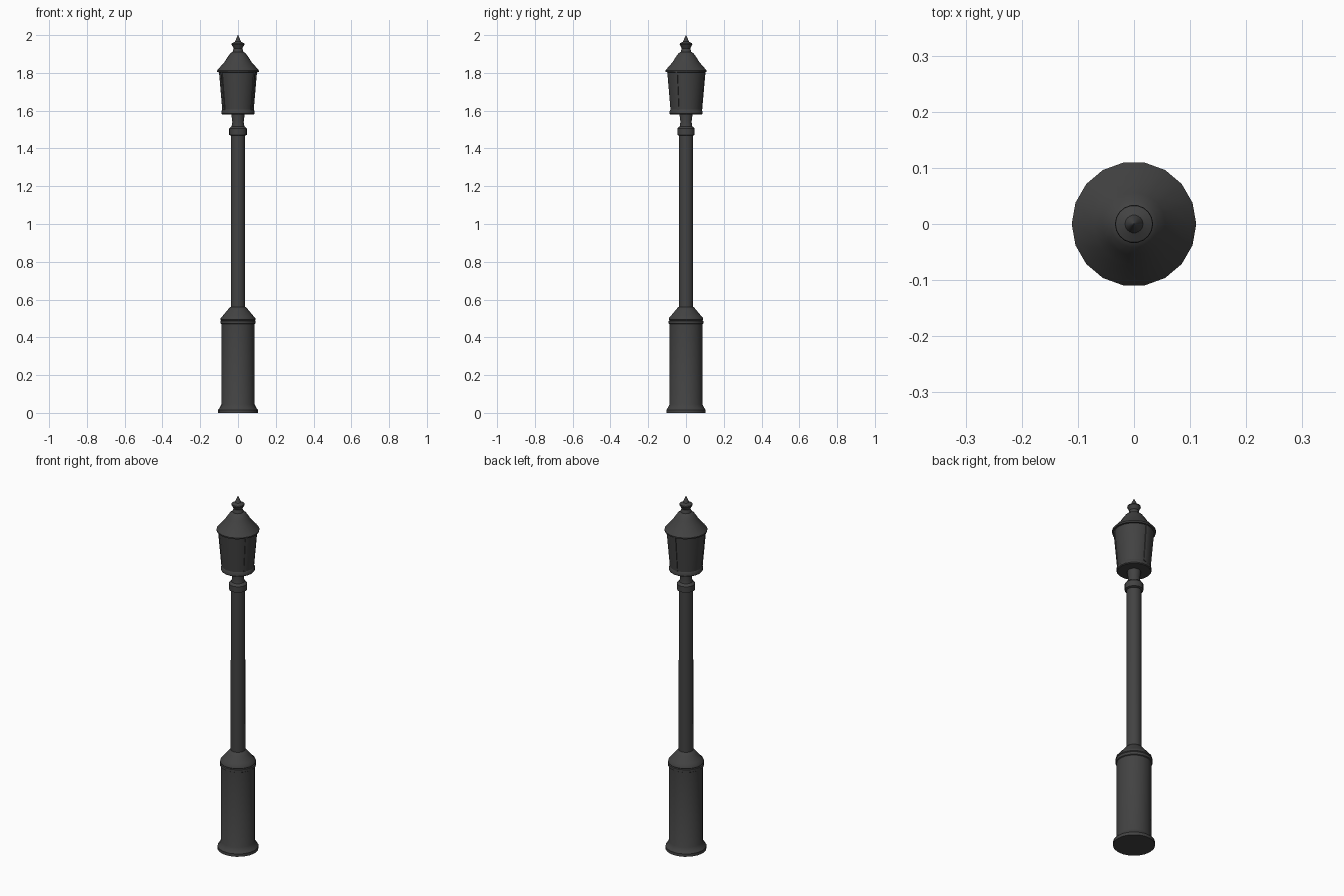
import bpy, math

if "Cube" in bpy.data.objects:
    bpy.data.objects.remove(bpy.data.objects["Cube"])

SIDES = 18
iron = bpy.data.materials.new("dark_iron")
iron.diffuse_color = (0.055, 0.055, 0.055, 1)
iron.use_nodes = True
iron.node_tree.nodes["Principled BSDF"].inputs["Base Color"].default_value = iron.diffuse_color


def add_mesh(name, verts, faces, angle=32):
    mesh = bpy.data.meshes.new(name)
    mesh.from_pydata(verts, [], faces)
    mesh.materials.append(iron)
    ob = bpy.data.objects.new(name, mesh)
    bpy.context.collection.objects.link(ob)
    bpy.ops.object.select_all(action='DESELECT')
    ob.select_set(True)
    bpy.context.view_layer.objects.active = ob
    bpy.ops.object.shade_smooth_by_angle(angle=math.radians(angle))
    return ob


def lathe(name, profile):
    """Spin (radius, height) pairs around z and cap both ends."""
    n = SIDES
    verts = [(r * math.cos(2 * math.pi * i / n), r * math.sin(2 * math.pi * i / n), z)
             for r, z in profile for i in range(n)]
    faces = [(k * n + i, k * n + (i + 1) % n, (k + 1) * n + (i + 1) % n, (k + 1) * n + i)
             for k in range(len(profile) - 1) for i in range(n)]
    faces.append(tuple(reversed(range(n))))
    faces.append(tuple(range((len(profile) - 1) * n, len(profile) * n)))
    return add_mesh(name, verts, faces)


# Wide pedestal with foot, ring moulding and sloped shoulder
lathe("pedestal", [(0.106, 0), (0.106, 0.016), (0.098, 0.026), (0.088, 0.045),
                   (0.088, 0.47), (0.093, 0.473), (0.093, 0.487), (0.089, 0.49),
                   (0.093, 0.494), (0.091, 0.503), (0.080, 0.515), (0.055, 0.545),
                   (0.042, 0.56), (0.036, 0.562)])

# Slender post
lathe("post", [(0.038, 0.555), (0.037, 1.48)])

# Collar and neck below the lantern
lathe("collar", [(0.038, 1.468), (0.047, 1.472), (0.047, 1.505), (0.041, 1.512),
                 (0.034, 1.516), (0.030, 1.54), (0.034, 1.572), (0.034, 1.585)])

# Lantern floor plate and tapered body
lathe("lantern_floor", [(0.084, 1.58), (0.088, 1.584), (0.088, 1.597), (0.083, 1.606)])
lathe("lantern_glass", [(0.083, 1.60), (0.101, 1.81)])

# Three slim frame bars, each a tapered box following the glass
for k in range(3):
    a = math.radians(90 + 120 * k)
    c, s = math.cos(a), math.sin(a)
    verts = []
    for r, z in ((0.084, 1.604), (0.102, 1.808)):
        for out, side in ((r - 0.012, -0.006), (r + 0.0015, -0.006),
                          (r + 0.0015, 0.006), (r - 0.012, 0.006)):
            verts.append((out * c - side * s, out * s + side * c, z))
    add_mesh(f"lantern_bar_{k + 1}", verts,
             [(0, 3, 2, 1), (4, 5, 6, 7), (0, 1, 5, 4), (1, 2, 6, 5),
              (2, 3, 7, 6), (3, 0, 4, 7)])

# Flared roof
lathe("lantern_roof", [(0.099, 1.803), (0.110, 1.804), (0.111, 1.812), (0.103, 1.822),
                       (0.072, 1.857), (0.056, 1.882), (0.042, 1.902), (0.030, 1.911),
                       (0.022, 1.913)])

# Pointed finial
lathe("finial", [(0.029, 1.908), (0.027, 1.918), (0.023, 1.930), (0.034, 1.950),
                 (0.033, 1.956), (0.016, 1.965), (0.010, 1.980), (0.001, 2.0)])
